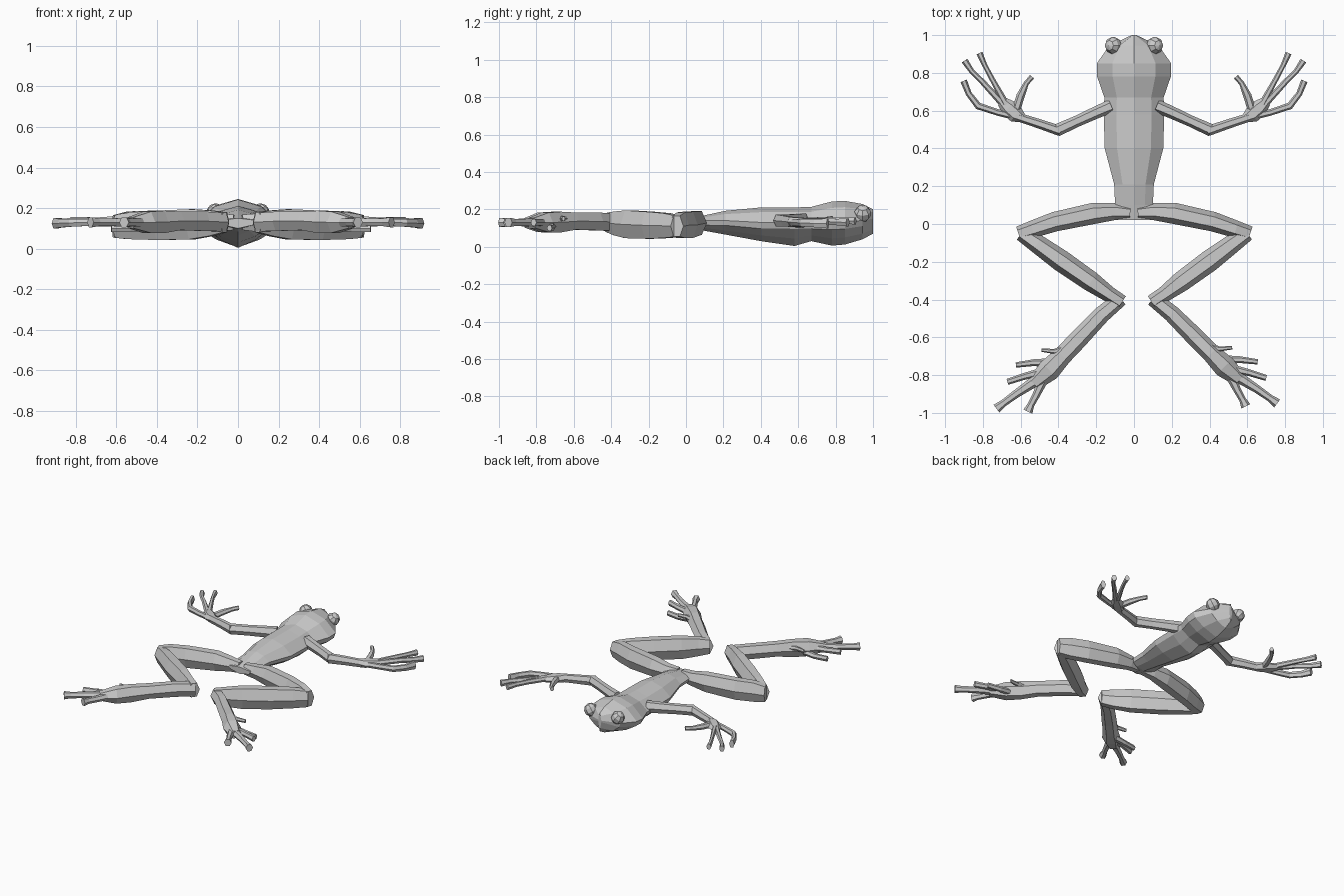
import bpy, bmesh, math
from mathutils import Vector

skin = bpy.data.materials.new("grey skin")
skin.diffuse_color = (0.6, 0.6, 0.6, 1)


def finish(name, bm):
    bmesh.ops.recalc_face_normals(bm, faces=bm.faces)
    mesh = bpy.data.meshes.new(name)
    bm.to_mesh(mesh)
    bm.free()
    mesh.materials.append(skin)
    obj = bpy.data.objects.new(name, mesh)
    bpy.context.collection.objects.link(obj)
    return obj


def skin_rings(name, rings):
    """Bridge equal-sized rings of points and cap both ends."""
    bm = bmesh.new()
    loops = [[bm.verts.new(p) for p in ring] for ring in rings]
    n = len(loops[0])
    for a, b in zip(loops, loops[1:]):
        for i in range(n):
            j = (i + 1) % n
            bm.faces.new((a[i], a[j], b[j], b[i]))
    bm.faces.new(loops[0])
    bm.faces.new(loops[-1])
    return finish(name, bm)


def limb(name, path, sides=6):
    """Faceted tube; each path entry is x, y, z, half width, half height."""
    pts = [Vector(p[:3]) for p in path]
    rings = []
    for k, (c, p) in enumerate(zip(pts, path)):
        t = pts[min(k + 1, len(pts) - 1)] - pts[max(k - 1, 0)]
        across = Vector((-t.y, t.x, 0)).normalized()
        rings.append([c + across * (p[3] * math.cos(a)) + Vector((0, 0, p[4] * math.sin(a) * 1.1))
                      for a in (2 * math.pi * i / sides for i in range(sides))])
    return skin_rings(name, rings)


def place(path, side):
    """Mirror a path; the left lower leg swings a little inward and back."""
    if side > 0:
        return path
    out = []
    for x, y, z, w, h in path:
        dx = 0.03 * min(1, max(0, -y / 0.4))
        dy = -0.025 * max(0, (-y - 0.4) / 0.5)
        out.append((-x + dx, y + dy, z, w, h))
    return out


# Head and trunk: y, half width, bottom, side and top heights
sections = [
    (1.00, .012, .07, .14, .20), (.945, .13, .04, .13, .228), (.85, .197, .012, .125, .245),
    (.78, .195, .006, .12, .242), (.67, .157, .03, .12, .213), (.58, .16, .004, .12, .21),
    (.40, .155, .03, .12, .21), (.21, .105, .065, .13, .192), (.10, .10, .085, .13, .168),
    (.02, .085, .10, .13, .15)]
rings = []
for y, w, zb, zm, zt in sections:
    hi, lo = zm + (zt - zm) * .72, zm + (zb - zm) * .66
    rings.append([(0, y, zt), (.58 * w, y, hi), (w, y, zm + .01), (w * .92, y, zm - .03 * w / .2),
                  (.55 * w, y, lo), (0, y, zb), (-.55 * w, y, lo),
                  (-w * .92, y, zm - .03 * w / .2), (-w, y, zm + .01), (-.58 * w, y, hi)])
skin_rings("body", rings)

# Limb paths for the right side
upper_arm = [(.12, .625, .14, .035, .04), (.19, .595, .14, .033, .037), (.30, .545, .14, .03, .034),
             (.41, .495, .14, .033, .034)]
forearm = [(.39, .492, .14, .027, .034), (.50, .53, .137, .025, .03), (.61, .565, .133, .023, .027)]
palm = [(.585, .557, .133, .022, .026), (.625, .58, .133, .045, .026), (.665, .615, .132, .045, .024),
        (.70, .65, .132, .028, .018)]
fingers = [
    [(.63, .585, .132, .022, .02), (.60, .68, .14, .022, .018), (.57, .745, .145, .014, .014),
     (.54, .78, .15, .014, .014)],
    [(.665, .61, .135, .02, .018), (.75, .765, .14, .014, .016), (.79, .84, .14, .013, .016),
     (.818, .905, .138, .017, .02)],
    [(.67, .61, .132, .02, .018), (.80, .75, .135, .015, .017), (.86, .81, .132, .014, .018),
     (.897, .865, .13, .018, .022)],
    [(.60, .563, .132, .02, .02), (.72, .59, .13, .017, .018), (.825, .625, .127, .019, .02),
     (.875, .69, .125, .016, .022), (.902, .758, .125, .018, .028)]]
thigh = [(.02, .06, .13, .035, .04), (.10, .066, .128, .045, .048), (.21, .057, .127, .056, .066),
         (.42, .012, .117, .052, .074), (.54, -.028, .115, .046, .072), (.615, -.052, .11, .04, .058)]
shin = [(.60, -.048, .11, .042, .06), (.52, -.105, .113, .05, .07), (.40, -.195, .115, .058, .076),
        (.25, -.305, .12, .054, .078), (.16, -.372, .125, .042, .066), (.095, -.415, .13, .04, .052)]
tarsus = [(.10, -.395, .13, .04, .048), (.20, -.475, .135, .045, .05), (.33, -.605, .137, .05, .048),
          (.41, -.685, .132, .05, .058), (.48, -.755, .13, .06, .055), (.56, -.825, .128, .04, .028)]
toes = [
    [(.36, -.63, .15, .02, .02), (.45, -.662, .15, .014, .014), (.52, -.655, .15, .009, .012)],
    [(.43, -.72, .115, .028, .022), (.56, -.718, .10, .018, .018), (.655, -.73, .10, .014, .018)],
    [(.49, -.76, .13, .025, .022), (.61, -.787, .13, .018, .018), (.70, -.815, .13, .016, .02)],
    [(.52, -.79, .13, .032, .025), (.65, -.873, .13, .022, .02), (.72, -.922, .13, .019, .02),
     (.758, -.95, .13, .026, .026)],
    [(.50, -.78, .13, .03, .024), (.547, -.88, .13, .02, .02), (.575, -.93, .13, .018, .02),
     (.592, -.965, .13, .026, .026)]]

for side, tag in ((1, "right"), (-1, "left")):
    for name, path in (("upper_arm", upper_arm), ("forearm", forearm), ("palm", palm),
                       ("thigh", thigh), ("shin", shin), ("foot", tarsus)):
        limb(f"{tag}_{name}", place(path, side))
    for i, path in enumerate(fingers):
        limb(f"{tag}_finger_{i + 1}", place(path, side), 6)
    for i, path in enumerate(toes):
        limb(f"{tag}_toe_{i + 1}", place(path, side), 6)

    # Bulging faceted eyes
    bm = bmesh.new()
    bmesh.ops.create_uvsphere(bm, u_segments=8, v_segments=5, radius=.046)
    eye = finish(f"{tag}_eye", bm)
    eye.location = (side * .11, .945, .178)
    eye.rotation_euler = (0, side * math.radians(35), 0)
